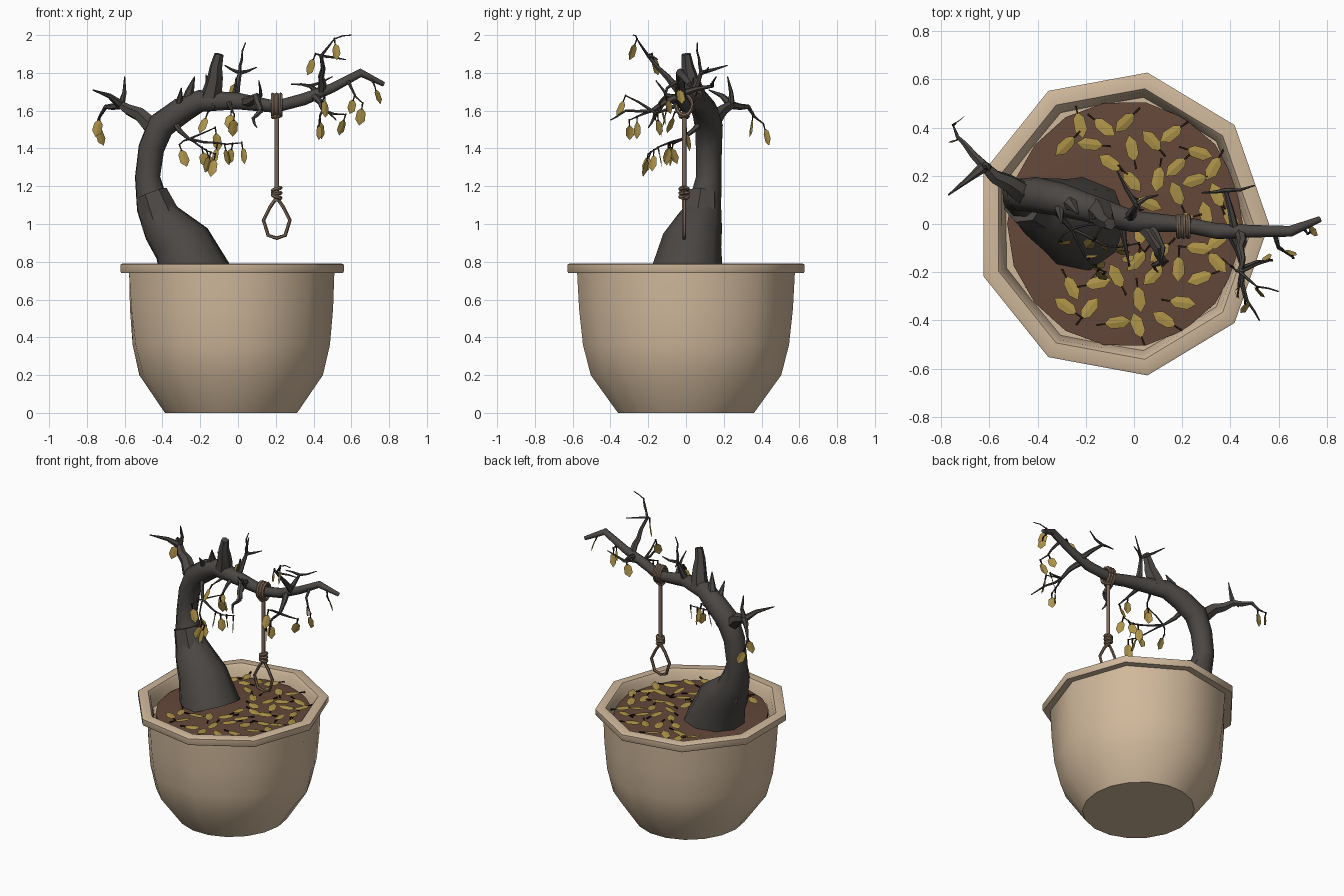
import bpy, bmesh, math, random
from mathutils import Vector, Matrix

random.seed(4)
cube = bpy.data.objects.get("Cube")
if cube:
    bpy.data.objects.remove(cube)


def material(name, *rgb):
    mat = bpy.data.materials.new(name)
    mat.use_nodes = True
    mat.diffuse_color = (*rgb, 1)
    for node in mat.node_tree.nodes:
        if node.type == 'BSDF_PRINCIPLED':
            node.inputs["Base Color"].default_value = (*rgb, 1)
    return mat


clay = material("clay", .63, .48, .33)
soil = material("soil", .13, .064, .042)
bark = material("bark", .07, .063, .058)
dry_leaf = material("dry_leaf", .42, .29, .065)
leaf_stem = material("leaf_stem", .02, .01, .005)
rope = material("rope", .21, .14, .1)


def finish(name, bm, materials, smooth_angle=None):
    """Turn the mesh into an object; without an angle it stays flat shaded."""
    if smooth_angle:
        bmesh.ops.recalc_face_normals(bm, faces=bm.faces)
    mesh = bpy.data.meshes.new(name)
    bm.to_mesh(mesh)
    bm.free()
    for mat in materials:
        mesh.materials.append(mat)
    ob = bpy.data.objects.new(name, mesh)
    bpy.context.collection.objects.link(ob)
    if smooth_angle:
        bpy.ops.object.select_all(action='DESELECT')
        ob.select_set(True)
        bpy.context.view_layer.objects.active = ob
        bpy.ops.object.shade_smooth_by_angle(angle=math.radians(smooth_angle))


def skin(bm, rings, mat=0):
    """Bridge successive vertex rings with quads and cap both ends."""
    faces = [bm.faces.new(rings[0][::-1]), bm.faces.new(rings[-1])]
    for low, high in zip(rings, rings[1:]):
        for i in range(len(low)):
            faces.append(bm.faces.new((low[i - 1], low[i], high[i], high[i - 1])))
    for face in faces:
        face.material_index = mat


def tube(bm, path, radii, sides=6, mat=0):
    """Sweep a round section of changing radius along a path."""
    path = [Vector(p) for p in path]
    rings, normal = [], None
    for i, (point, radius) in enumerate(zip(path, radii)):
        tangent = (path[min(i + 1, len(path) - 1)] - path[max(i - 1, 0)]).normalized()
        if normal is None:
            normal = tangent.orthogonal()
        normal = (normal - tangent * normal.dot(tangent)).normalized()
        turns = [Matrix.Rotation(math.tau * k / sides, 3, tangent) for k in range(sides)]
        rings.append([bm.verts.new(point + turn @ normal * radius) for turn in turns])
    skin(bm, rings, mat)


def lathe(bm, profile, foot_height):
    """Nine-sided rings that grow round towards the foot height."""
    flat = math.cos(math.pi / 9)
    rings = []
    for radius, z in profile:
        roundness = max(0, 1 - z / foot_height)
        ring = []
        for i in range(18):
            size = radius * (flat + (1 - flat) * roundness if i % 2 else 1)
            a = math.tau * i / 18
            x = size * math.cos(a) - .05 + .013 * roundness
            ring.append(bm.verts.new((x, 1.045 * size * math.sin(a), z)))
        rings.append(ring)
    skin(bm, rings)


# Pot: round foot, nine-sided rim, open well
bm = bmesh.new()
lathe(bm, [(.35, 0), (.49, .2), (.53, .36), (.55, .55), (.56, .74), (.605, .74), (.61, .75),
           (.61, .785), (.6, .79), (.545, .79), (.53, .77), (.51, .68)], .74)
finish("pot", bm, [clay], 50)

# Soil: low round mound
bm = bmesh.new()
lathe(bm, [(.49, .69), (.49, .72), (.3, .735)], 9)
finish("soil", bm, [soil], 40)

# Trunk: leaning base that arches into one long limb
trunk = [(-.22, 0, .7, .2), (-.3, .03, .9, .16), (-.395, .07, 1, .125), (-.455, .1, 1.1, .088),
         (-.48, .12, 1.25, .068), (-.46, .12, 1.4, .07), (-.41, .12, 1.52, .075),
         (-.3, .1, 1.6, .07), (-.2, .07, 1.65, .06), (0, .01, 1.65, .045), (.2, 0, 1.62, .033),
         (.35, -.03, 1.66, .033), (.5, -.03, 1.72, .026), (.65, -.03, 1.8, .023),
         (.77, .02, 1.74, .013)]
bm = bmesh.new()
tube(bm, [p[:3] for p in trunk], [p[3] for p in trunk], 9)
# Broken ledge on the shoulder of the base
tube(bm, [(-.4, .07, 1), (-.46, .09, 1.16)], [.115, .088], 7)
finish("trunk", bm, [bark], 50)


def limb(x):
    """Point on the axis of the arched limb at a given x."""
    arch = [Vector(p[:3]) for p in trunk[5:]]
    for a, b in zip(arch, arch[1:]):
        if a.x <= x <= b.x:
            return a.lerp(b, (x - a.x) / (b.x - a.x))


def leaf(bm, base, along, side, length, width):
    """Slightly folded oval blade with a short dark stem."""
    along, side = along.normalized(), side.normalized()
    up = side.cross(along)

    def vert(t, s, lift):
        return bm.verts.new(base + along * length * t + (side * s + up * lift) * width)

    root, low, high, tip = vert(0, 0, 0), vert(.3, 0, -.04), vert(.7, 0, -.04), vert(1, 0, 0)
    for s in (.5, -.5):
        near, far = vert(.25, s * .9, .04), vert(.7, s, .04)
        bm.faces.new((root, low, near))
        bm.faces.new((low, high, far, near))
        bm.faces.new((high, tip, far))
    tube(bm, [base - along * .03, base + along * .01], [.006, .004], 4, mat=1)


branches, hanging = bmesh.new(), bmesh.new()


def twig(start, *stops, thick, end=.003, leaves=0):
    """Kinked tapering branch with leaves hung on its outer half; returns its tip."""
    path = [Vector(start)]
    for stop in map(Vector, stops):
        span = stop - path[-1]
        kink = Vector([random.uniform(-1, 1) for axis in "xyz"]) * span.length * .08
        path += [path[-1] + span / 2 + kink, stop]
    steps = len(path) - 1
    tube(branches, path, [thick + (end - thick) * i / steps for i in range(steps + 1)])
    for i in range(leaves):
        t = 1 - .6 * i / leaves
        k = min(int(t * steps), steps - 1)
        base = path[k].lerp(path[k + 1], t * steps - k)
        hang = Vector((random.uniform(-.4, .4), random.uniform(-.4, .4), -1)).normalized()
        facing = Matrix.Rotation(random.uniform(-1, 1), 3, 'Z') @ Vector((0, 1, 0))
        leaf(hanging, base + hang * .025, hang, hang.cross(facing), random.uniform(.08, .105), .052)
    return path[-1]


# Left fork
fork = twig(limb(-.42), (-.52, .17, 1.58), (-.62, .24, 1.63), thick=.055, end=.022)
twig(fork, (-.77, .12, 1.71), thick=.024)
twig(fork, (-.7, .33, 1.62), (-.75, .41, 1.53), thick=.022, leaves=2)
twig(fork, (-.6, .22, 1.78), thick=.02)

# Stub and spikes on top of the arch
twig(limb(-.15), (-.12, .02, 1.78), (-.1, 0, 1.9), thick=.06, end=.025)
twig(limb(-.15), (-.17, .02, 1.79), thick=.04)
twig(limb(-.27), (-.23, .04, 1.78), thick=.045)
twig(limb(-.34), (-.3, 0, 1.72), thick=.04)

# Forked twig behind the stub
crown = twig(limb(-.02), (.01, .08, 1.8), thick=.027, end=.01)
twig(crown, (.02, .07, 1.87), (.04, .06, 1.96), thick=.01)
twig(crown, (-.07, .22, 1.84), thick=.012)
twig(crown, (.1, .12, 1.83), thick=.012)
twig(limb(-.02), (-.01, .04, 1.77), thick=.012, leaves=1)

# Gnarled branch in front of the limb
gnarl = twig(limb(.02), (.1, -.1, 1.67), (.12, -.15, 1.6), thick=.032, end=.016)
twig(gnarl, (.08, -.17, 1.56), (.1, -.2, 1.51), thick=.016)
twig(limb(.05), (.12, -.1, 1.68), (.11, -.16, 1.76), thick=.02)
twig(limb(-.05), (-.02, -.17, 1.58), thick=.02, leaves=2)
twig(limb(-.1), (-.16, -.06, 1.59), thick=.016, leaves=1)

# Fine inner twigs with most of the leaves
inner = twig(limb(-.35), (-.26, -.02, 1.45), thick=.02, end=.008)
twig(inner, (-.12, -.09, 1.43), (.02, -.08, 1.43), thick=.008, leaves=4)
twig(inner, (-.2, -.14, 1.41), (-.12, -.2, 1.37), thick=.006, leaves=4)
twig(inner, (-.31, -.07, 1.42), thick=.006, leaves=1)
twig(inner, (-.12, 0, 1.51), thick=.006, leaves=1)

# Outer limb: rising, drooping and rear twigs
rise = twig(limb(.44), (.44, -.1, 1.78), (.44, -.2, 1.89), thick=.024, end=.009)
spray = twig(rise, (.51, -.26, 1.98), thick=.008, leaves=1)
twig(spray, (.6, -.28, 2), thick=.004)
twig(rise, (.41, -.18, 1.9), thick=.008, leaves=1)
twig(rise, (.57, -.15, 1.87), thick=.008)
droop = twig(limb(.4), (.45, -.18, 1.6), thick=.022, end=.01)
twig(droop, (.43, -.3, 1.55), thick=.009, leaves=2)
twig(droop, (.46, -.32, 1.68), thick=.009, leaves=1)
twig(droop, (.47, -.32, 1.6), (.52, -.4, 1.55), thick=.009)
twig(droop, (.57, -.15, 1.58), thick=.009, leaves=1)
twig(limb(.58), (.6, -.1, 1.72), (.66, -.14, 1.64), thick=.012, leaves=2)
twig(limb(.7), (.72, -.04, 1.74), thick=.01, leaves=1)
rear = twig(limb(.42), (.38, .14, 1.73), thick=.02, end=.008)
twig(rear, (.5, .16, 1.78), thick=.01)
twig(rear, (.28, .13, 1.74), thick=.01)
finish("branches", branches, [bark], 50)
finish("hanging_leaves", hanging, [dry_leaf, leaf_stem])

# Fallen leaves: scattered on the open soil, clear of the trunk and each other
bm = bmesh.new()
spots = []
for attempt in range(2000):
    spot = Vector((random.uniform(-.28, .4), random.uniform(-.43, .47), .75))
    on_soil = math.hypot(spot.x + .05, spot.y) < .46
    off_trunk = math.hypot(spot.x + .24, spot.y) > .25
    if on_soil and off_trunk and all((spot - s).length > .088 for s in spots) and len(spots) < 42:
        spots.append(spot)
        turn = Matrix.Rotation(random.uniform(0, math.tau), 3, 'Z')
        along = turn @ Vector((1, 0, random.uniform(-.1, .1)))
        leaf(bm, spot - along * .05, along, turn @ Vector((0, 1, random.uniform(-.2, .2))), .115, .052)
finish("fallen_leaves", bm, [dry_leaf, leaf_stem])


def wrap(bm, centre, u, v):
    """One closed turn of rope spanned by two half-axes."""
    angles = [math.tau * i / 12 for i in range(13)]
    path = [Vector(centre) + Vector(u) * math.cos(a) + Vector(v) * math.sin(a) for a in angles]
    tube(bm, path, [.011] * len(path))


# Rope: turns on the limb, hanging strand, knot and open loop
bm = bmesh.new()
x, y = .205, -.01
for shift in (-.02, 0, .02):
    wrap(bm, (x + shift, y, 1.63), (0, .042, 0), (0, 0, .055))
    wrap(bm, (x, y, 1.165 + shift), (.02, 0, shift / 3), (0, .02, 0))
wrap(bm, (x, y, 1.57), (.02, 0, .004), (0, .02, 0))
tube(bm, [(x, y, 1.6), (x, y, 1.12)], [.012, .012], 8)
half = [(0, 1.14), (.035, 1.09), (.07, 1.02), (.045, .94), (0, .925)]
loop = half + [(-dx, z) for dx, z in half[-2::-1]]
tube(bm, [(x + dx, y, z) for dx, z in loop], [.01] * len(loop))
finish("rope", bm, [rope], 50)
